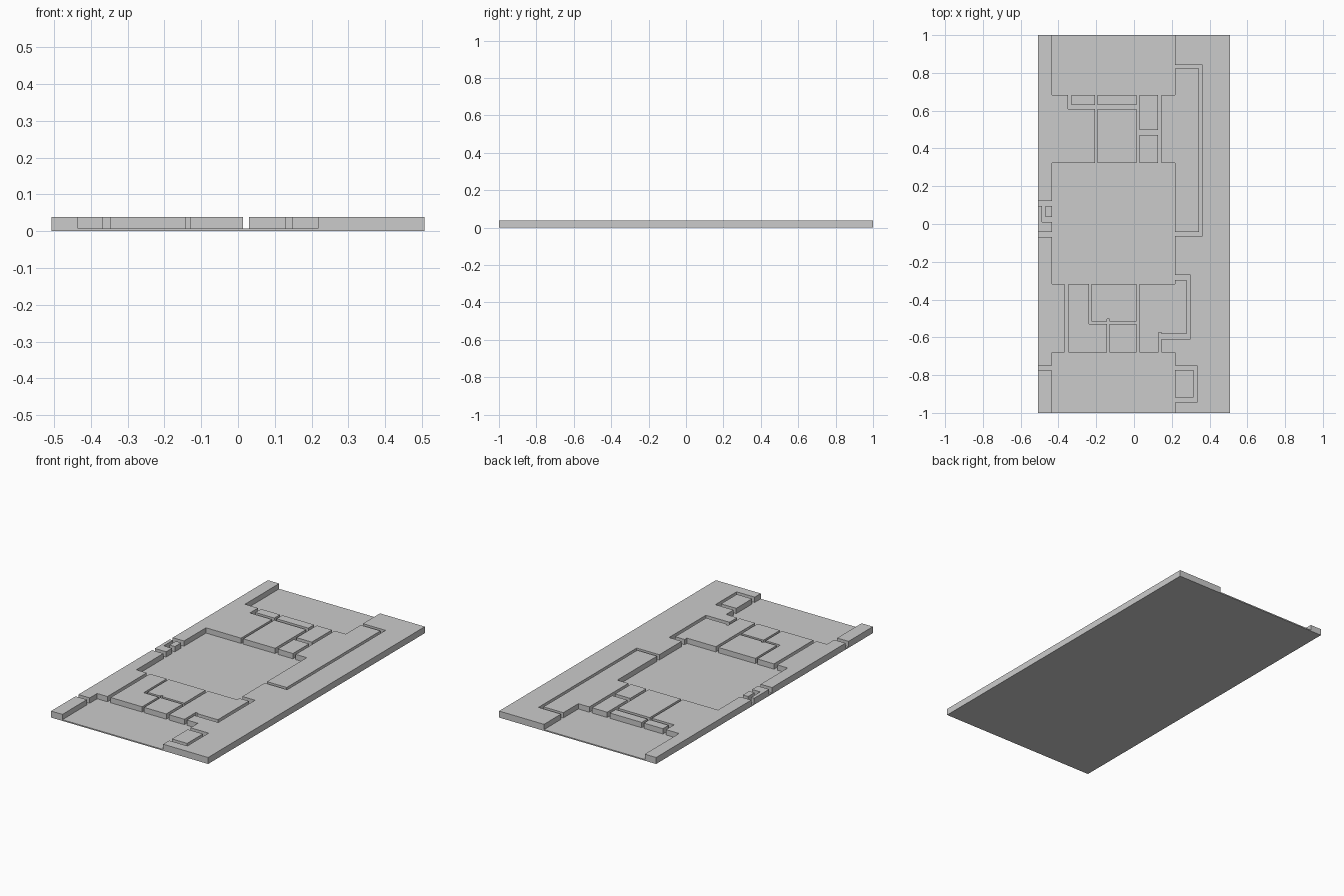
import bpy, bmesh

cube = bpy.data.objects.get("Cube")
if cube:
    bpy.data.objects.remove(cube, do_unlink=True)

FLOOR, TOP = 0.007, 0.038
X, Y = 0.507, 1.0          # half size of the panel
L, R = -0.434, 0.217       # inner edges of the two side strips
N0, N1 = 0.324, 0.684      # far row of blocks
S0, S1 = -0.68, -0.318     # near row of blocks

grey = bpy.data.materials.new("plain grey")
grey.use_nodes = True
colour = (0.6, 0.6, 0.6, 1)
grey.diffuse_color = colour
grey.node_tree.nodes["Principled BSDF"].inputs["Base Color"].default_value = colour


def inside(x, y, rects):
    return any(a < x < b and c < y < d for a, b, c, d in rects)


def slab(name, solids, cuts=(), z0=FLOOR, z1=TOP):
    """Flat plate: union of rectangles (x0, x1, y0, y1) minus grooves."""
    rects = list(solids) + list(cuts)
    xs = sorted({v for r in rects for v in r[:2]})
    ys = sorted({v for r in rects for v in r[2:]})
    bm = bmesh.new()
    for x0, x1 in zip(xs, xs[1:]):
        for y0, y1 in zip(ys, ys[1:]):
            mx, my = (x0 + x1) / 2, (y0 + y1) / 2
            if inside(mx, my, solids) and not inside(mx, my, cuts):
                bm.faces.new([bm.verts.new((x, y, z0)) for x, y in
                              ((x0, y0), (x1, y0), (x1, y1), (x0, y1))])
    bmesh.ops.remove_doubles(bm, verts=bm.verts, dist=0.0001)
    bmesh.ops.dissolve_limit(bm, angle_limit=0.01, verts=bm.verts, edges=bm.edges)
    ext = bmesh.ops.extrude_face_region(bm, geom=bm.faces[:], use_keep_orig=True)
    top = [v for v in ext["geom"] if isinstance(v, bmesh.types.BMVert)]
    bmesh.ops.translate(bm, verts=top, vec=(0, 0, z1 - z0))
    bmesh.ops.recalc_face_normals(bm, faces=bm.faces)
    bmesh.ops.triangulate(bm, faces=[f for f in bm.faces if len(f.verts) > 4])
    mesh = bpy.data.meshes.new(name)
    bm.to_mesh(mesh)
    bm.free()
    mesh.materials.append(grey)
    obj = bpy.data.objects.new(name, mesh)
    bpy.context.collection.objects.link(obj)
    return obj


def hook(x, y0, y1, w=0.02, wy=0.025):
    """Three-sided groove that opens towards the middle of the panel."""
    return [(R, x, y1 - wy, y1), (x - w, x, y0, y1), (R, x, y0, y0 + wy)]


slab("floor_plate", [(-X, X, -Y, Y)], z0=0, z1=FLOOR)

# Left strip with its attached blocks and the small notch island
slab("left_strip",
     [(-X, L, -Y, Y), (L, -0.35, N0, N1), (-0.35, -0.207, N0, 0.61),
      (L, -0.367, S0, S1)],
     [(-X, L, 0.095, 0.122), (-0.487, -0.468, 0.011, 0.122),
      (-0.487, L, 0.011, 0.037), (-X, L, -0.069, -0.043),
      (-X, L, -0.775, -0.748)])

# Right strip with its attached blocks and looped grooves
slab("right_strip",
     [(R, X, -Y, Y), (0.146, R, N0, N1), (0.03, R, S0, S1)],
     hook(0.363, -0.064, 0.843, 0.018, 0.021)
     + hook(0.334, -0.944, -0.748, 0.019)
     + [(R, 0.299, -0.297, -0.27), (0.278, 0.299, -0.61, -0.27),
        (0.13, 0.299, -0.61, -0.583), (0.13, 0.146, S0, -0.575)])

# Far row of free-standing blocks
slab("far_small_block", [(-0.33, -0.207, 0.631, N1)])
slab("far_bar_block", [(-0.193, 0.013, 0.631, N1)])
slab("far_main_block", [(-0.193, 0.013, N0, 0.61)])
slab("far_upper_side_block", [(0.03, 0.128, 0.498, N1)])
slab("far_lower_side_block", [(0.03, 0.128, N0, 0.472)])

# Near row of free-standing blocks
slab("near_corner_block",
     [(-0.346, -0.238, S0, S1), (-0.238, -0.143, S0, -0.53)])
slab("near_main_block", [(-0.225, 0.013, -0.515, S1)],
     [(-0.143, -0.13, -0.515, -0.504)])
slab("near_small_block", [(-0.13, 0.013, S0, -0.53)])
